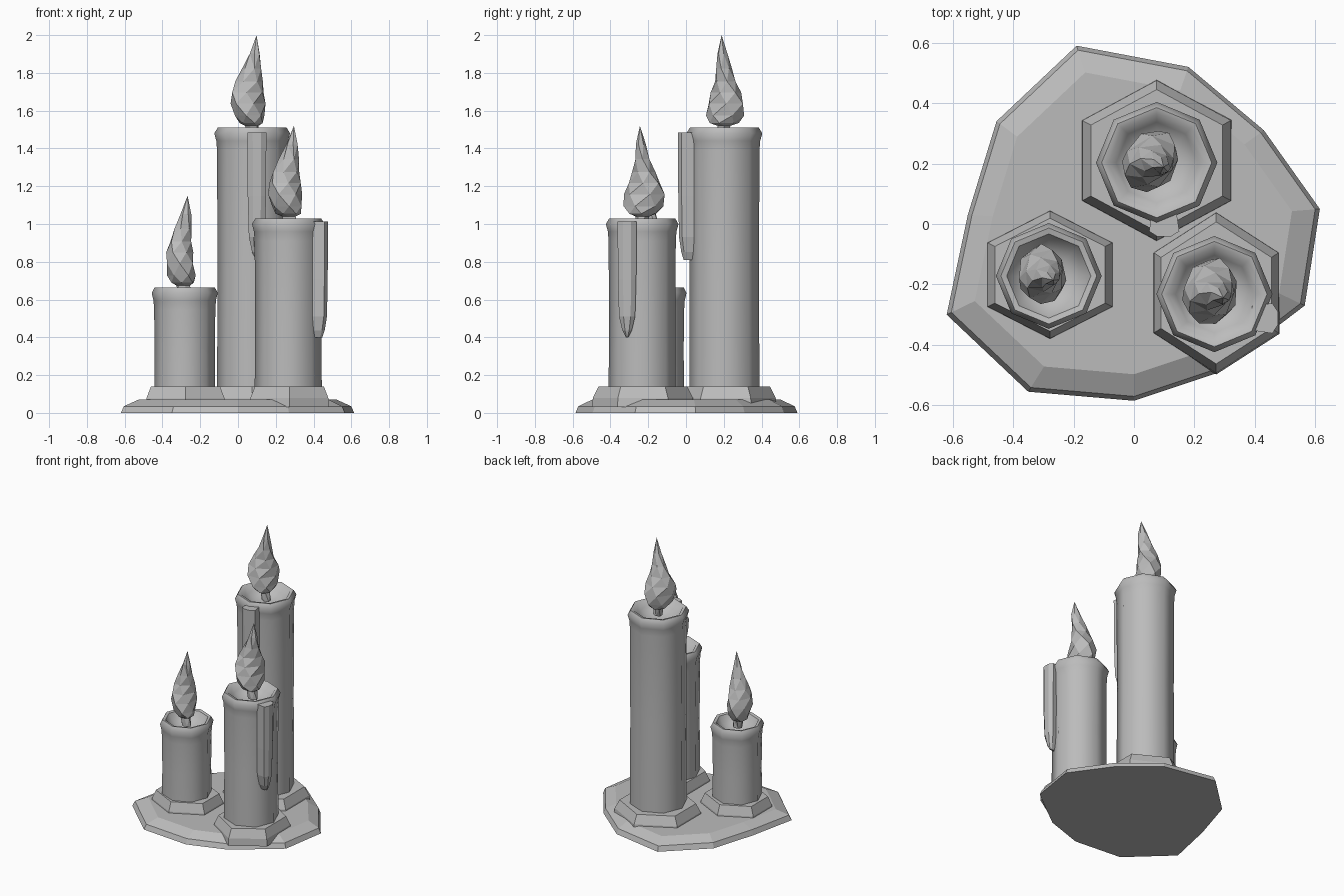
import bpy, bmesh, math
from mathutils import Vector

cube = bpy.data.objects.get("Cube")
if cube:
    bpy.data.objects.remove(cube, do_unlink=True)

wax = bpy.data.materials.new("grey wax")
wax.use_nodes = True
wax.diffuse_color = (0.5, 0.5, 0.5, 1)
wax.node_tree.nodes["Principled BSDF"].inputs["Base Color"].default_value = (0.5, 0.5, 0.5, 1)


def loft(name, rings, smooth=None):
    """Skin a stack of equal-length point rings and close both ends."""
    bm = bmesh.new()
    rows = [[bm.verts.new(p) for p in ring] for ring in rings]
    n = len(rows[0])
    for a, b in zip(rows, rows[1:]):
        for i in range(n):
            j = (i + 1) % n
            bm.faces.new((a[i], a[j], b[j], b[i]))
    bm.faces.new(rows[0][::-1])
    bm.faces.new(rows[-1])
    bmesh.ops.remove_doubles(bm, verts=bm.verts, dist=0.0005)
    bmesh.ops.recalc_face_normals(bm, faces=bm.faces)
    mesh = bpy.data.meshes.new(name)
    bm.to_mesh(mesh)
    bm.free()
    mesh.materials.append(wax)
    obj = bpy.data.objects.new(name, mesh)
    bpy.context.collection.objects.link(obj)
    if smooth:
        bpy.ops.object.select_all(action='DESELECT')
        obj.select_set(True)
        bpy.context.view_layer.objects.active = obj
        bpy.ops.object.shade_smooth_by_angle(angle=math.radians(smooth))
    return obj


def ring(x, y, z, rx, ry, sides, turn=0.0):
    """Ellipse of points, turned as a whole about its centre."""
    c, s = math.cos(turn), math.sin(turn)
    pts = []
    for i in range(sides):
        a = math.tau * i / sides
        u, v = rx * math.cos(a), ry * math.sin(a)
        pts.append((x + u * c - v * s, y + u * s + v * c, z))
    return pts


# Irregular melted base plate with a chamfered rim
outline = [(-.19, .59), (-.455, .34), (-.55, .03), (-.62, -.3), (-.35, -.555), (0, -.585),
           (.27, -.495), (.565, -.27), (.615, .05), (.43, .31), (.18, .52)]
loft("base_plate", [[(x * k, y * k, z) for x, y in outline]
                    for z, k in ((0, 1), (.035, .975), (.07, .85))])


def foot(name, x, y, rx, ry):
    # hexagonal puddle of wax with a corner towards the front
    half = math.pi / 2
    loft(name, [ring(x, y, z, ry * k, rx * k, 6, half)
                for z, k in ((.03, 1), (.08, .98), (.14, .87))])


def candle(name, x, y, r, top):
    # octagonal shaft, flared lip and hollow bowl
    profile = [(r, .07), (r * .985, top * .5), (r, top - .12), (r * 1.02, top - .07), (r * 1.08, top - .03),
               (r * .98, top), (r * .86, top - .005), (r * .72, top - .045),
               (r * .45, top - .075), (r * .1, top - .085)]
    loft(name, [ring(x, y, z, k, k, 8) for k, z in profile], 46)


def flame(name, x, y, bottom, height, turn, size):
    # faceted flame: flattened hexagons twisting up to a point
    profile = [(-.1, .035), (.02, .04), (.05, .075), (.13, .098), (.26, .105), (.38, .092),
               (.5, .07), (.64, .05), (.8, .03), (1, .0001)]
    rings = []
    for i, (t, r) in enumerate(profile):
        a = turn - .42 * i
        sway = .022 * size * math.sin(t * math.pi * 1.5)
        rings.append(ring(x - sway, y + sway * .5, bottom + t * height,
                          r * size, r * size * .78, 6, a))
    obj = loft(name, rings)
    # split the warped quads into crisp triangles
    bm = bmesh.new()
    bm.from_mesh(obj.data)
    bmesh.ops.triangulate(bm, faces=bm.faces)
    bm.to_mesh(obj.data)
    bm.free()


def drip(name, x, y, turn, top, length):
    # long run of wax: flat-fronted prism ending in a blunt point
    section = [(-.045, -.04), (.022, -.05), (.04, -.022), (.04, .022), (.022, .05), (-.045, .04)]
    c, s = math.cos(turn), math.sin(turn)
    rings = []
    for t, k in ((0, 1), (.5, .97), (.82, .85), (.94, .5), (1, .12)):
        pts = []
        for u, v in section:
            u = -.045 + (u + .045) * (.6 + .4 * k)
            v *= k
            pts.append((x + u * c - v * s, y + u * s + v * c, top - t * length))
        rings.append(pts)
    loft(name, rings)


# name, foot centre, foot radii, candle centre, radius, top, flame centre, height, turn, size
candles = [
    ("tall", (.075, .21), (.289, .27), (.075, .203), .186, 1.51, (.075, .2), .49, -.5, 1.05),
    ("short", (-.278, -.168), (.2425, .215), (-.282, -.172), .162, .665, (-.288, -.175), .485, .1, .95),
    ("middle", (.272, -.228), (.2425, .27), (.266, -.232), .178, 1.03, (.272, -.232), .49, -.2, 1.08),
]
for name, f, fr, c, r, top, fl, height, turn, size in candles:
    foot(name + "_candle_foot", *f, *fr)
    candle(name + "_candle", *c, r, top)
    flame(name + "_candle_flame", *fl, top, height, turn, size)

drip("tall_candle_drip", .1, -.002, -math.pi / 2, 1.485, .675)
drip("middle_candle_drip", .436, -.312, 0, 1.012, .612)
